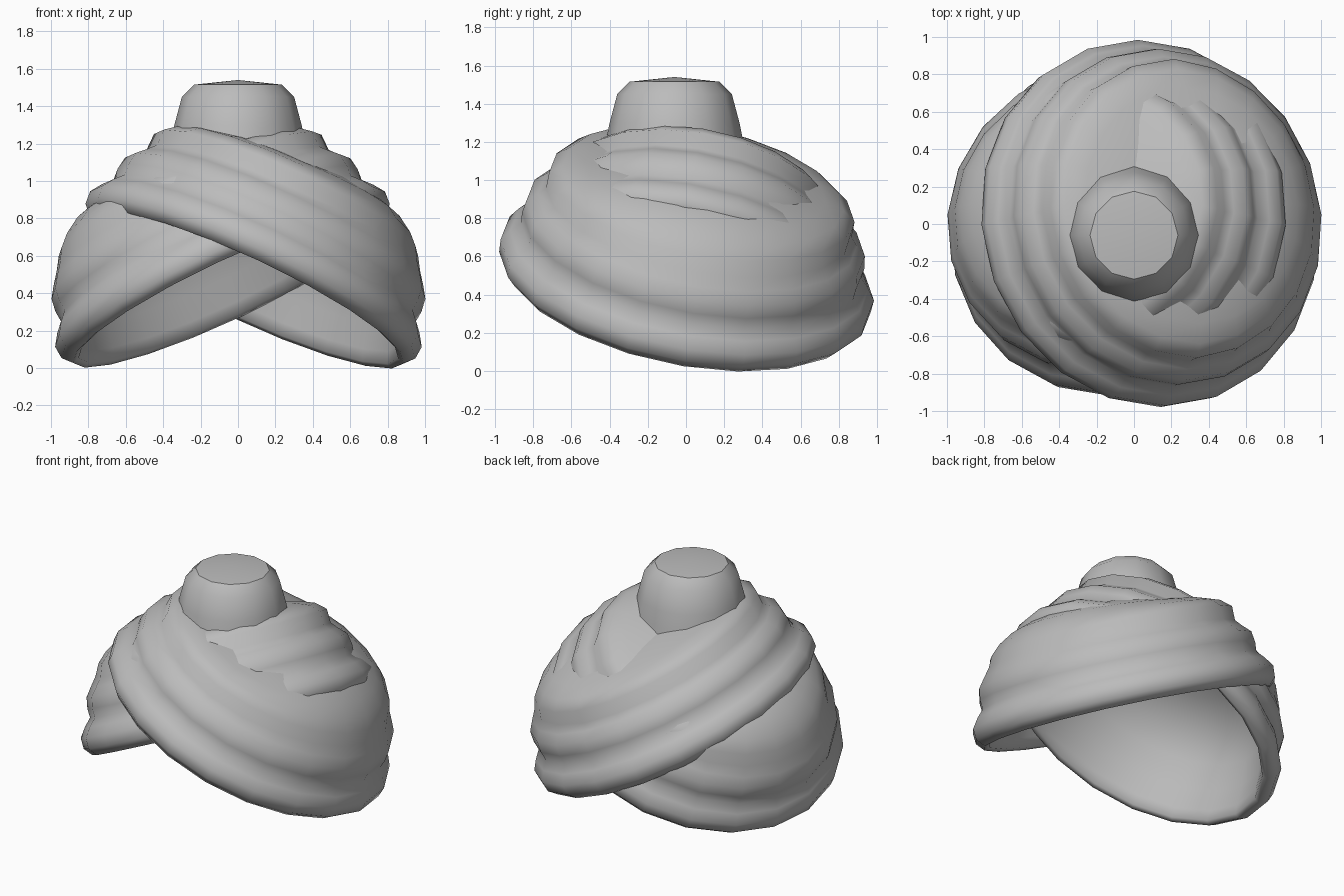
import bpy, math
from mathutils import Vector, Matrix

cube = bpy.data.objects.get("Cube")
if cube:
    bpy.data.objects.remove(cube, do_unlink=True)

# one plain cloth colour
cloth = bpy.data.materials.new("grey_cloth")
cloth.use_nodes = True
grey = (0.5, 0.5, 0.5, 1)
cloth.diffuse_color = grey
cloth.node_tree.nodes["Principled BSDF"].inputs["Base Color"].default_value = grey


def lathe(name, profile, front_profile, sides, matrix, angle, tuck=0):
    """Spin a (radius, height) profile, blending to front_profile along local +x.
    tuck narrows the shape in local y as it rises."""
    verts, faces, rings = [], [], []
    for point, front in zip(profile, front_profile):
        start = len(verts)
        count = sides if point[0] > 0 else 1
        for i in range(count):
            a = math.tau * i / sides
            r, h = Vector(point).lerp(Vector(front), max(0, math.cos(a)))
            y = r * math.sin(a) * (1 - tuck * h)
            verts.append(matrix @ Vector((r * math.cos(a), y, h)))
        rings.append([start + i % count for i in range(sides)])
    for low, high in zip(rings, rings[1:]):
        for i in range(sides):
            j = (i + 1) % sides
            quad = [low[i], low[j], high[j], high[i]]
            faces.append(list(dict.fromkeys(quad)))
    mesh = bpy.data.meshes.new(name)
    mesh.from_pydata(verts, [], faces)
    mesh.materials.append(cloth)
    obj = bpy.data.objects.new(name, mesh)
    bpy.context.collection.objects.link(obj)
    bpy.ops.object.select_all(action='DESELECT')
    obj.select_set(True)
    bpy.context.view_layer.objects.active = obj
    bpy.ops.object.shade_smooth_by_angle(angle=math.radians(angle))


# inner lining, rolled rim and first two ridges, shared all round
base = [(0, 0.66), (0.4, 0.61), (0.64, 0.5), (0.74, 0.36), (0.81, 0.2), (0.85, 0.07),
        (0.875, 0.01), (0.91, 0), (0.955, 0.05), (0.96, 0.12), (0.92, 0.18),
        (0.875, 0.23), (0.88, 0.29), (0.87, 0.36)]
# third ridge and flat crown on the high side, smooth dome on the low side
ridged = [(0.82, 0.41), (0.785, 0.45), (0.785, 0.54), (0.72, 0.595),
          (0.62, 0.63), (0.45, 0.67), (0.25, 0.705), (0, 0.72)]
smooth = [(0.83, 0.42), (0.785, 0.48), (0.74, 0.55), (0.68, 0.61),
          (0.59, 0.67), (0.45, 0.715), (0.25, 0.725), (0, 0.72)]

# two wraps tilted to opposite sides; the left one is deeper and lies on top
for name, side, width, depth, tuck in (("left_wrap", 1, 1.02, 1.035, 0),
                                       ("right_wrap", -1, 1.015, 0.975, 0.12)):
    down = Vector((side, 0, -0.47)).normalized()
    axis = Vector((0.47 * side, 0.2, 1)).normalized()
    tilt = Matrix((down, axis.cross(down), axis)).transposed().to_4x4()
    place = (Matrix.Translation((0.045 * side, -0.015, 0.42)) @ tilt
             @ Matrix.Diagonal((width, depth, width, 1)))
    lathe(name, base + ridged, base + smooth, 20, place, 70, tuck)

# tapered cap rising out of the wraps
cap = [(0.39, 1.0), (0.36, 1.2), (0.34, 1.3), (0.3, 1.45), (0.235, 1.515), (0, 1.54)]
lathe("top_cap", cap, cap, 12, Matrix.Translation((0, -0.06, 0)), 35)
